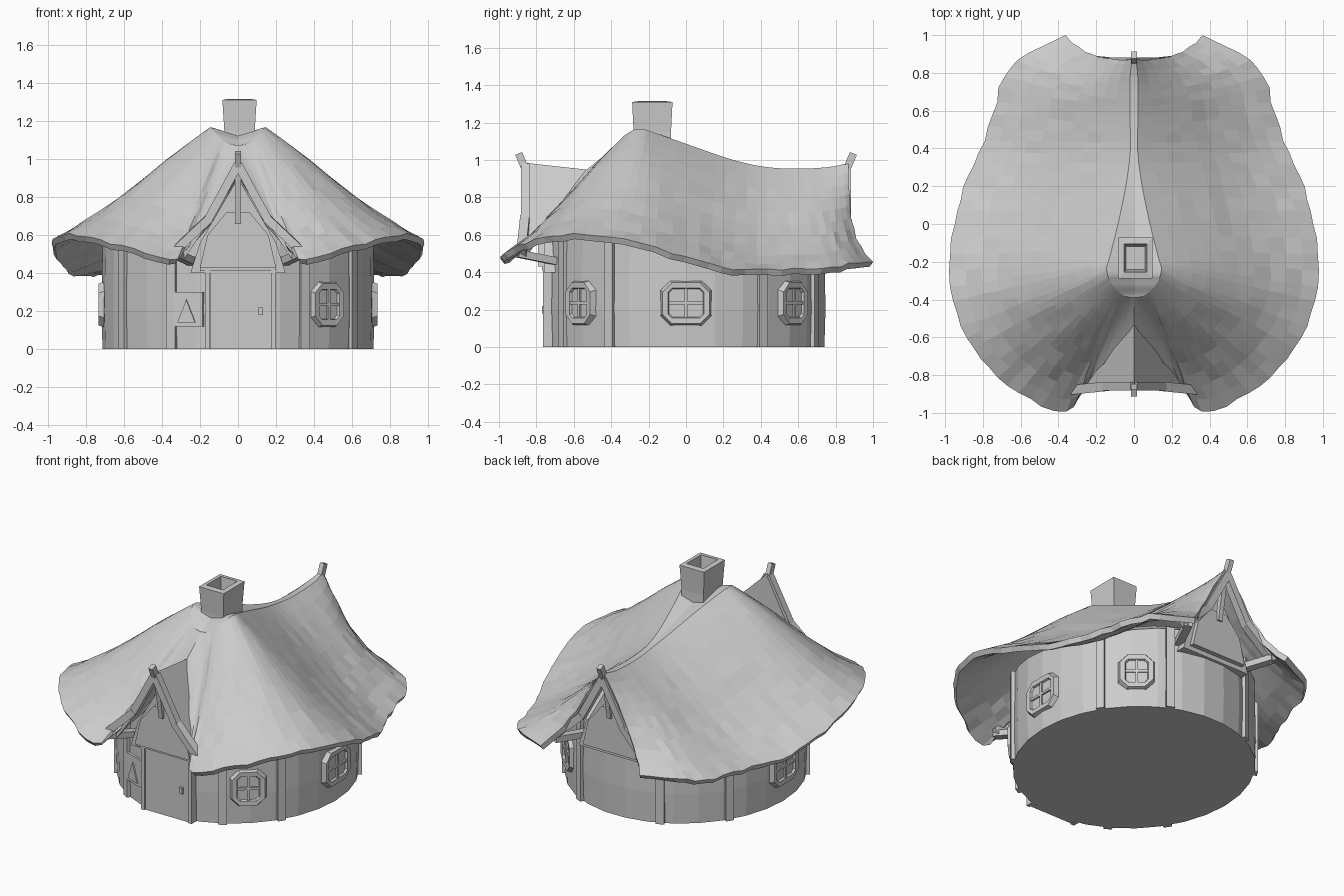
import bpy, bmesh, math, random
from mathutils import Vector, Matrix

if "Cube" in bpy.data.objects:
    bpy.data.objects.remove(bpy.data.objects["Cube"])

random.seed(4)
RX, RY = 0.712, 0.744


def make(name, verts, faces):
    me = bpy.data.meshes.new(name)
    bm = bmesh.new()
    vs = [bm.verts.new(v) for v in verts]
    for f in faces:
        bm.faces.new([vs[i] for i in f])
    bmesh.ops.remove_doubles(bm, verts=bm.verts, dist=0.0005)
    bmesh.ops.recalc_face_normals(bm, faces=bm.faces)
    bm.to_mesh(me)
    bm.free()
    ob = bpy.data.objects.new(name, me)
    bpy.context.collection.objects.link(ob)
    return ob


def prism(name, profile, depth, mat):
    """Extrude a local x/z profile along local y by +-depth/2."""
    n = len(profile)
    v = [mat @ Vector((x, s * depth / 2, z)) for s in (-1, 1) for x, z in profile]
    f = [range(n), range(n, 2 * n)]
    f += [(i, (i + 1) % n, n + (i + 1) % n, n + i) for i in range(n)]
    return make(name, v, f)


def rect(w, h):
    return [(-w, -h), (w, -h), (w, h), (-w, h)]


def beam(name, a, b, w, d):
    """Square timber between two points."""
    a, b = Vector(a), Vector(b)
    q = (b - a).to_track_quat('Z', 'Y').to_matrix().to_4x4()
    return prism(name, rect(w / 2, (b - a).length / 2), d, Matrix.Translation((a + b) / 2) @ q)


def on_wall(deg, z, out=0.0):
    """Frame on the wall: local -y points outward."""
    a = math.radians(deg)
    p = Vector(((RX + out) * math.cos(a), (RY + out) * math.sin(a), z))
    return Matrix.Translation(p) @ Matrix.Rotation(a + math.pi / 2, 4, 'Z')


def wall_top(deg):
    return 0.49 + 0.12 * abs(math.sin(math.radians(deg)) - 0.42)


# round wall, following the roof, its top leaning in under the thatch
N = 30
verts = []
for k in range(4):
    for i in range(N):
        d = 360 * i / N
        a = math.radians(d)
        r = (1.0, 1.008, 1.0, 0.85)[k]
        z = (0, 0.2, wall_top(d), wall_top(d) + 0.08)[k]
        verts.append((RX * r * math.cos(a), RY * r * math.sin(a), z))
faces = [(k * N + i, k * N + (i + 1) % N, (k + 1) * N + (i + 1) % N, (k + 1) * N + i)
         for k in range(3) for i in range(N)] + [range(N), range(3 * N, 4 * N)]
make("wall", verts, faces)

# timber posts
for d in (-33, -61, -119, -147, 33, 66, 114, 147):
    m = on_wall(d, 0)
    h = wall_top(d) / 2
    prism("wall_post", rect(0.026, h), 0.04, m @ Matrix.Translation((0, 0, h)))

# windows: chamfered frame, sunk pane, cross bars
def octagon(w, h, c):
    return [(-w + c, -h), (w - c, -h), (w, -h + c), (w, h - c),
            (w - c, h), (-w + c, h), (-w, h - c), (-w, -h + c)]

for d in (0, 50, -49, 180):
    s = 0.14 if d in (0, 180) else 0.115
    m = on_wall(d, 0.235, 0.006)
    rings = [(octagon(s, 0.125, 0.05), 0.03), (octagon(s - 0.015, 0.11, 0.05), -0.016),
             (octagon(s - 0.045, 0.08, 0.02), -0.014), (octagon(s - 0.05, 0.075, 0.02), -0.001)]
    v = [m @ Vector((x, y, z)) for ring, y in rings for x, z in ring]
    f = [(k * 8 + i, k * 8 + (i + 1) % 8, (k + 1) * 8 + (i + 1) % 8, (k + 1) * 8 + i)
         for k in range(3) for i in range(8)] + [range(24, 32)]
    make("window_frame", v, f)
    off = m @ Matrix.Translation((0, -0.002, 0))
    prism("window_bar", rect(0.008, 0.078), 0.02, off)
    prism("window_bar", rect(s - 0.048, 0.008), 0.02, off)

# door, door posts, lintel and wall plaque
beam("door", (0.015, -0.74, 0), (0.015, -0.74, 0.41), 0.32, 0.03)
for x in (-0.16, 0.185):
    beam("door_post", (x, -0.735, 0), (x, -0.735, 0.43), 0.025, 0.06)
beam("door_lintel", (-0.2, -0.745, 0.425), (0.2, -0.745, 0.425), 0.05, 0.03)
prism("door_handle", rect(0.012, 0.02), 0.04, Matrix.Translation((0.12, -0.75, 0.2)))
pm = on_wall(-111, 0.21, 0.0)
prism("plaque", rect(0.08, 0.09), 0.03, pm)
prism("plaque_arrow", [(-0.06, -0.07), (0.04, -0.07), (-0.01, 0.05)], 0.045, pm)

# thatched roof: eave x,y,z then matching ridge x,y,z, back to front
rows = [
    (0.36, 1.00, 0.46, 0.01, 0.87, 0.985), (0.56, 0.90, 0.45, 0.02, 0.78, 0.965),
    (0.69, 0.78, 0.43, 0.02, 0.66, 0.955),
    (0.745, 0.58, 0.42, 0.02, 0.52, 0.955), (0.82, 0.38, 0.41, 0.02, 0.38, 0.97),
    (0.90, 0.19, 0.43, 0.04, 0.22, 1.01), (0.955, 0.0, 0.48, 0.08, 0.02, 1.08),
    (0.98, -0.25, 0.56, 0.13, -0.18, 1.15), (0.94, -0.48, 0.60, 0.145, -0.23, 1.165),
    (0.85, -0.66, 0.60, 0.14, -0.27, 1.165), (0.72, -0.81, 0.57, 0.13, -0.30, 1.15),
    (0.55, -0.93, 0.53, 0.11, -0.33, 1.13), (0.36, -0.99, 0.47, 0.08, -0.36, 1.10),
    (0.25, -0.86, 0.55, 0.05, -0.38, 1.08), (0.00, -0.55, 0.935, 0.00, -0.39, 1.07)]
SUB, T = 3, 10
line = []
for i in range(len(rows) - 1):
    p0, p1, p2, p3 = [rows[min(max(i + k, 0), len(rows) - 1)] for k in (-1, 0, 1, 2)]
    for s in range(SUB):
        u = s / SUB
        line.append([0.5 * (2 * b + (c - a) * u + (2 * a - 5 * b + 4 * c - d) * u * u
                            + (3 * b - a - 3 * c + d) * u ** 3)
                     for a, b, c, d in zip(p0, p1, p2, p3)])
line.append(list(rows[-1]))
verts = []
for i, (ex, ey, ez, rx, ry, rz) in enumerate(line):
    ex, rx = max(ex, 0), max(rx, 0)
    verts.append((0, ry, rz - 0.35 * max(rx - 0.02, 0)))
    back = min(max((ey + 0.1) / 0.4, 0), 1)            # 1 at the back, 0 at the front
    sag = 0.04 + 0.02 * back
    bell = 0.025 if i < len(line) - 6 else 0
    bend = 1 + 2 * max(0, (ey - 0.7) / 0.29)           # gable edge sweeps out at its tip
    for j in range(T + 1):
        t = j / T
        k = 1 - t - sag * math.sin(math.pi * t) + bell * math.sin(2 * math.pi * t)
        x, y, z = rx + (ex - rx) * t, ry + (ey - ry) * t ** bend, ez + (rz - ez) * k
        if j and i < len(line) - 5:
            q = t ** 0.7                               # uneven straw
            x += q * random.uniform(-0.006, 0.006)
            y += q * random.uniform(-0.006, 0.006)
            z += q * random.uniform(-0.007, 0.007)
        verts.append((x, y, z))
W = T + 2
faces = [(i * W + j, i * W + j + 1, (i + 1) * W + j + 1, (i + 1) * W + j)
         for i in range(len(line) - 1) for j in range(W - 1)]
roof = make("thatched_roof", verts, faces)
if sum(p.normal.z * p.area for p in roof.data.polygons) < 0:
    roof.data.flip_normals()
mir = roof.modifiers.new("mirror", 'MIRROR')
mir.merge_threshold = 0.001
sol = roof.modifiers.new("thickness", 'SOLIDIFY')
sol.thickness, sol.offset = 0.035, -1

# small front gable roof
for s in (1, -1):
    v = [(0, -0.86, 0.985), (0, -0.50, 0.945), (s * 0.16, -0.74, 0.70),
         (s * 0.29, -0.86, 0.50), (s * 0.13, -0.85, 0.735)]
    v += [(x, y, z - 0.035) for x, y, z in v]
    f = [range(5), range(5, 10)] + [(i, (i + 1) % 5, 5 + (i + 1) % 5, 5 + i) for i in range(5)]
    make("front_gable_roof", v, f)

# gable walls, barge boards, braces and finials at both ends
for side, y, dz in (("front", -1, 0), ("back", 1, -0.025)):
    prism(side + "_gable_wall", [(-0.25, 0.4), (0.25, 0.4), (0.2, 0.56), (0, 0.9), (-0.2, 0.56)],
          0.14, Matrix.Translation((0, y * 0.69, 0)))
    prism(side + "_gable_panel", [(-0.2, 0.43), (0.2, 0.43), (0.16, 0.6), (0.06, 0.72), (-0.06, 0.72), (-0.16, 0.6)],
          0.05, Matrix.Translation((0, y * 0.765, 0)))
    beam(side + "_king_post", (0, y * 0.79, 0.66), (0, y * 0.84, 0.95), 0.03, 0.03)
    for s in (1, -1):
        beam(side + "_barge_board", (0, y * 0.86, 0.97 + dz), (s * 0.16, y * 0.86, 0.675 + dz), 0.045, 0.045)
        beam(side + "_barge_board", (s * 0.15, y * 0.86, 0.69 + dz), (s * 0.35, y * 0.88, 0.50 + dz), 0.05, 0.045)
        beam(side + "_brace", (s * 0.24, y * 0.70, 0.46), (s * 0.33, y * 0.90, 0.50 + dz), 0.05, 0.04)
    beam(side + "_finial", (0, y * 0.85, 0.93), (0, y * 0.895, 1.035), 0.03, 0.04)

# hollow chimney with a flared top
levels = [(0.085, 0.105, 0.95), (0.08, 0.10, 1.15), (0.09, 0.108, 1.31),
          (0.06, 0.075, 1.315), (0.05, 0.062, 1.2)]
verts = [(0.008 + x * w, -0.18 + y * d, z) for w, d, z in levels
         for x, y in ((-1, -1), (1, -1), (1, 1), (-1, 1))]
faces = [(k * 4 + i, k * 4 + (i + 1) % 4, k * 4 + 4 + (i + 1) % 4, k * 4 + 4 + i)
         for k in range(4) for i in range(4)] + [(0, 1, 2, 3), (16, 17, 18, 19)]
make("chimney", verts, faces)
